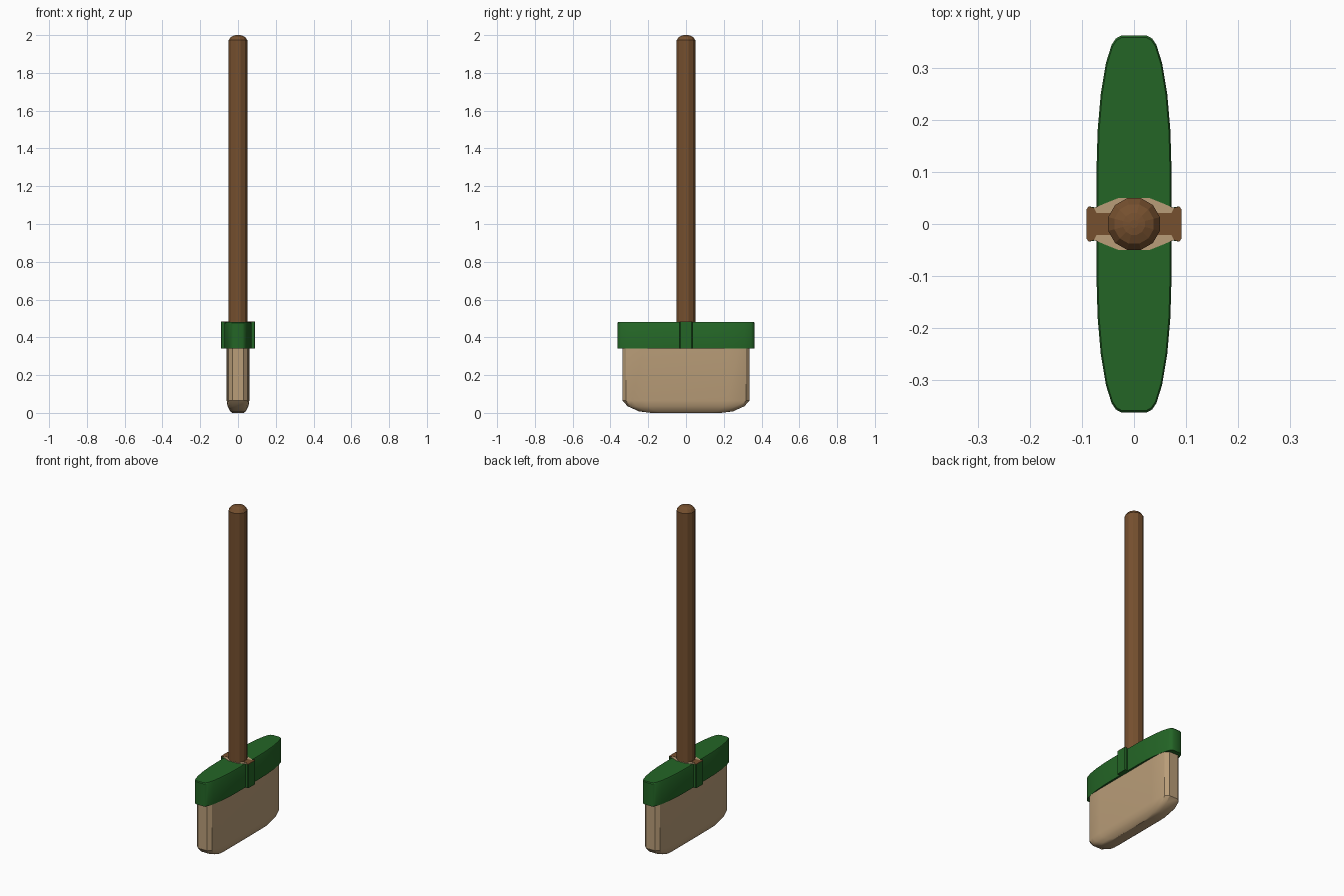
import bpy, math

if "Cube" in bpy.data.objects:
    bpy.data.objects.remove(bpy.data.objects["Cube"])


def material(name, rgb):
    m = bpy.data.materials.new(name)
    m.diffuse_color = (*rgb, 1)
    m.use_nodes = True
    m.node_tree.nodes["Principled BSDF"].inputs["Base Color"].default_value = m.diffuse_color
    return m


GREEN = material("green", (0.017, 0.13, 0.019))
TAN = material("straw", (0.49, 0.34, 0.19))
BROWN = material("brown wood", (0.18, 0.08, 0.028))


def mirror_outline(quarter):
    """Full counter-clockwise outline from a quarter running from +x to +y."""
    q = list(quarter)
    pts = q + [(-x, y) for x, y in reversed(q)]
    pts += [(-x, -y) for x, y in q] + [(x, -y) for x, y in reversed(q)]
    out = []
    for p in pts:
        if not out or math.dist(p, out[-1]) > 1e-6:
            out.append(p)
    if math.dist(out[0], out[-1]) < 1e-6:
        out.pop()
    return out


def loft(name, outline, rings, mat, smooth=None):
    """Stack scaled copies of an outline; rings are (z, x scale, y scale)."""
    n = len(outline)
    verts = [(x * sx, y * sy, z) for z, sx, sy in rings for x, y in outline]
    faces = [tuple(reversed(range(n))),
             tuple(range((len(rings) - 1) * n, len(rings) * n))]
    for r in range(len(rings) - 1):
        for i in range(n):
            j = (i + 1) % n
            faces.append((r * n + i, r * n + j, (r + 1) * n + j, (r + 1) * n + i))
    me = bpy.data.meshes.new(name)
    me.from_pydata(verts, [], faces)
    me.materials.append(mat)
    ob = bpy.data.objects.new(name, me)
    bpy.context.collection.objects.link(ob)
    if smooth:
        bpy.ops.object.select_all(action='DESELECT')
        ob.select_set(True)
        bpy.context.view_layer.objects.active = ob
        bpy.ops.object.shade_smooth_by_angle(angle=math.radians(smooth))
    return ob


# Bristles: rounded slab that tucks in towards the floor
bristle_outline = mirror_outline([(0.06, 0.22), (0.058, 0.285), (0.05, 0.318), (0.03, 0.336)])
loft("bristles", bristle_outline,
     [(0.0, 0.5, 0.55), (0.008, 0.68, 0.74), (0.035, 0.92, 0.92),
      (0.065, 1, 1), (0.36, 1, 1)], TAN, 30)

# Green head block with tapering ends
head_outline = mirror_outline([(0.072, 0.11), (0.070, 0.18), (0.064, 0.25), (0.054, 0.31),
                               (0.043, 0.345), (0.035, 0.357), (0.024, 0.363)])
loft("head_block", head_outline,
     [(0.34, 1, 1), (0.475, 1, 1), (0.48, 0.96, 0.99)], GREEN, 30)

# Clamp around the middle of the head
clamp_outline = mirror_outline([(0.091, 0.029), (0.087, 0.034), (0.07, 0.031)])
loft("clamp", clamp_outline, [(0.34, 1, 1), (0.4805, 1, 1)], GREEN)

# Thin straw collar and brown cap on top of the clamp
collar_outline = mirror_outline([(0.077, 0.031), (0.03, 0.05)])
loft("collar_plate", collar_outline, [(0.4795, 1, 1), (0.482, 1, 1)], TAN)
cap_outline = mirror_outline([(0.091, 0.029), (0.087, 0.034), (0.077, 0.031), (0.072, 0.021), (0.04, 0.021)])
loft("clamp_cap", cap_outline, [(0.4805, 1, 1), (0.484, 1, 1)], BROWN)

# Handle with domed end
circle = [(0.0515 * math.cos(a), 0.0515 * math.sin(a))
          for a in (math.tau * (i + 0.5) / 12 for i in range(12))]
loft("handle", circle,
     [(0.30, 1, 1), (1.973, 1, 1), (1.99, 0.76, 0.76), (1.998, 0.42, 0.42), (2.0, 0.15, 0.15)], BROWN)
